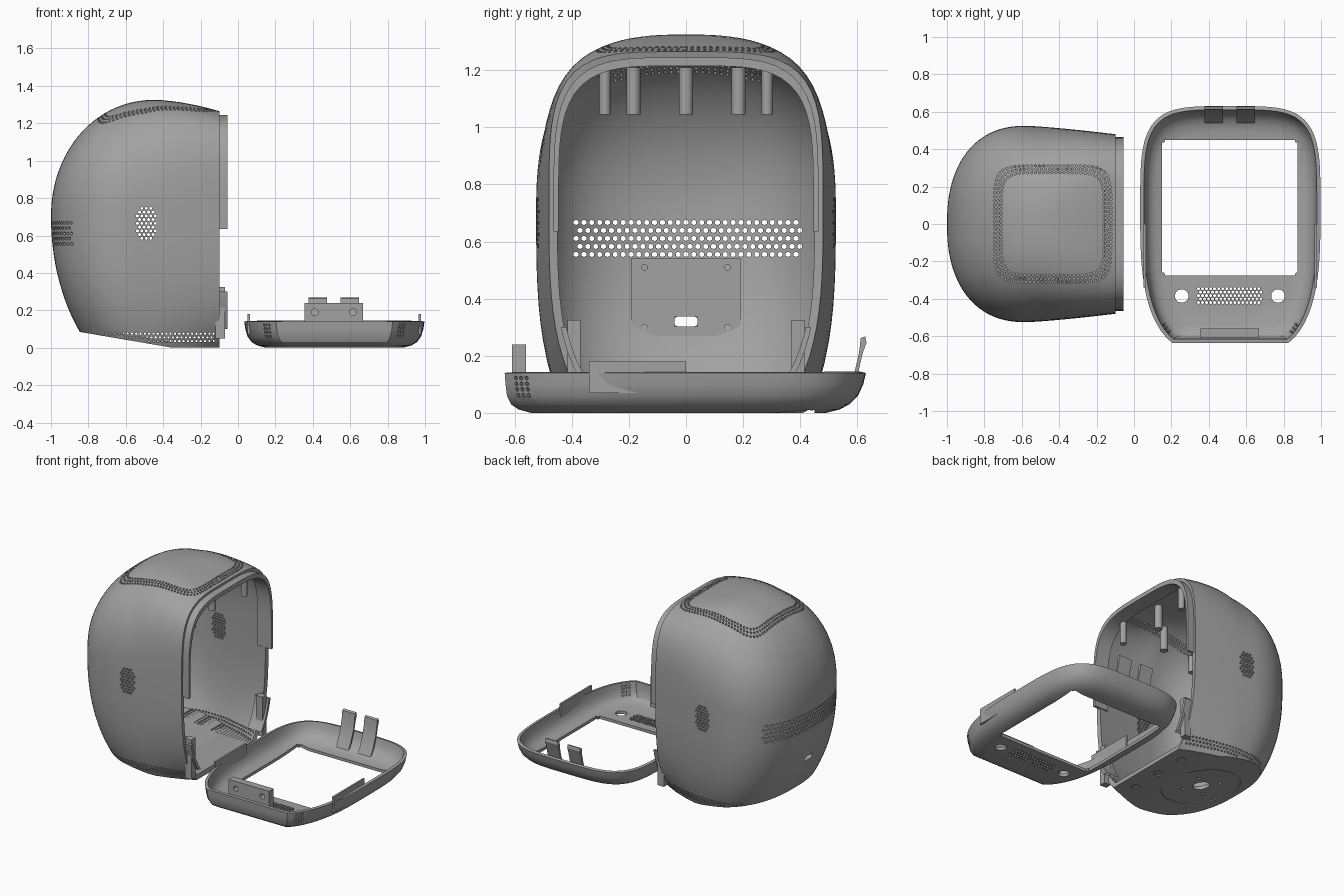
import bpy, bmesh, math
from mathutils import Vector

cube = bpy.data.objects.get("Cube")
if cube:
    bpy.data.objects.remove(cube)

grey = bpy.data.materials.new("plain grey")
grey.use_nodes = True
grey.diffuse_color = (0.36, 0.36, 0.36, 1)
grey.node_tree.nodes["Principled BSDF"].inputs["Base Color"].default_value = (0.36, 0.36, 0.36, 1)


def make(name, bm):
    bmesh.ops.recalc_face_normals(bm, faces=bm.faces)
    me = bpy.data.meshes.new(name)
    bm.to_mesh(me)
    bm.free()
    me.materials.append(grey)
    ob = bpy.data.objects.new(name, me)
    bpy.context.collection.objects.link(ob)
    return ob


def smooth(ob, angle=30):
    bpy.ops.object.select_all(action='DESELECT')
    ob.select_set(True)
    bpy.context.view_layer.objects.active = ob
    bpy.ops.object.shade_smooth_by_angle(angle=math.radians(angle))


def rod(bm, centre, direction, radius, length, sides=6):
    rot = Vector(direction).to_track_quat('Z', 'Y').to_matrix().to_4x4()
    rot.translation = Vector(centre)
    bmesh.ops.create_cone(bm, cap_ends=True, segments=sides, radius1=radius,
                          radius2=radius, depth=length, matrix=rot)


def block(bm, lo, hi):
    vs = bmesh.ops.create_cube(bm, size=1)["verts"]
    for v in vs:
        v.co = [(a + b) / 2 + c * (b - a) for a, b, c in zip(lo, hi, v.co)]


def box(name, lo, hi):
    bm = bmesh.new()
    block(bm, lo, hi)
    return make(name, bm)


def prism(name, profile, x0, x1):
    bm = bmesh.new()
    face = bm.faces.new([bm.verts.new((x0, y, z)) for y, z in profile])
    ext = bmesh.ops.extrude_face_region(bm, geom=[face])["geom"]
    for v in ext:
        if isinstance(v, bmesh.types.BMVert):
            v.co.x = x1
    return make(name, bm)


def finish(ob, cutters, thickness=0):
    # give the skin its wall, cut the openings and bake the result
    if thickness:
        mod = ob.modifiers.new("wall", 'SOLIDIFY')
        mod.thickness, mod.offset, mod.use_even_offset = thickness, -1, True
    for bm in cutters:
        cutter = make("cutter", bm)
        cutter.hide_render = True
        mod = ob.modifiers.new("cut", 'BOOLEAN')
        mod.operation, mod.solver, mod.object = 'DIFFERENCE', 'MANIFOLD', cutter
    bpy.context.view_layer.update()
    baked = bpy.data.meshes.new_from_object(ob.evaluated_get(bpy.context.evaluated_depsgraph_get()))
    for mod in list(ob.modifiers):
        if mod.type == 'BOOLEAN':
            bpy.data.objects.remove(mod.object)
    ob.modifiers.clear()
    ob.data = baked
    smooth(ob)


MID = 0.7      # height of the widest level
COUNT = 96


def section(w, top, low, n_top, n_low):
    pts = []
    for i in range(COUNT):
        a = math.tau * (i + 0.5) / COUNT
        c, s = math.cos(a), math.sin(a)
        n, h = (n_top, top) if s > 0 else (n_low, low)
        r = (abs(c) ** n + abs(s) ** n) ** (-1 / n)
        pts.append((w * r * c, MID + h * r * s))
    return pts


def fade(x, start, p):
    u = max(0, (start - x) / (1 + start))
    return max(0, 1 - u ** p) ** (1 / p)


def ahead(x, start):
    return max(0, (x - start) / (-0.1 - start))


def bridge(bm, rings):
    for a, b in zip(rings, rings[1:]):
        for i in range(COUNT):
            j = (i + 1) % COUNT
            bm.faces.new((a[i], a[j], b[j], b[i]))


# Housing skin: rings from the rounded back to the open front
bm = bmesh.new()
rings = []
STEPS = 32
for k in range(1, STEPS + 1):
    x = -1 + 0.9 * (k / STEPS) ** 2
    w = 0.525 * fade(x, -0.58, 2.3) - 0.045 * ahead(x, -0.58) ** 1.3
    top = 0.625 * fade(x, -0.45, 2.05) - 0.06 * ahead(x, -0.45) ** 1.7
    low = 0.92 * fade(x, -0.4, 2) - 0.14 * ahead(x, -0.4)
    n_top = 2.65 + 1.5 * ahead(x, -0.5) - 0.5 * max(0, -0.5 - x)
    n_low = 2.4 + 0.6 * min(1, (x + 1) / 0.4)
    rings.append([bm.verts.new((x, y, z)) for y, z in section(w, top, low, n_top, n_low)])
bridge(bm, rings)
pole = bm.verts.new((-1, 0, MID))
for i in range(COUNT):
    bm.faces.new((pole, rings[0][i], rings[0][(i + 1) % COUNT]))
bm.faces.new(rings[-1])
# flat underside, rising towards the back
SLOPE = 0.17
for point, normal in (((-0.35, 0, 0), (-SLOPE, 0, -1)), ((0, 0, 0), (0, 0, -1))):
    bmesh.ops.bisect_plane(bm, geom=bm.verts[:] + bm.edges[:] + bm.faces[:], dist=1e-5,
                           plane_co=point, plane_no=normal, clear_outer=True)
    bmesh.ops.holes_fill(bm, edges=[e for e in bm.edges if e.is_boundary], sides=0)
front = [f for f in bm.faces if all(v.co.x > -0.101 for v in f.verts)]
bmesh.ops.delete(bm, geom=front, context='FACES')
housing = make("housing", bm)

# Vent holes of the housing
vents = bmesh.new()
for row in range(5):
    for col in range(29):
        y = (col - 14 + 0.5 * (row % 2)) * 0.0275
        rod(vents, (-0.9, y, 0.555 + 0.028 * row), (1, 0, 0), 0.0095, 0.4)
for side in (-1, 1):
    for row in range(9):
        for col in range(5 if row % 2 == 0 else 4):
            x = -0.49 + (col - (2 if row % 2 == 0 else 1.5)) * 0.024
            if abs(x + 0.49) / 0.06 + abs(row - 4) / 5 < 1.35:
                rod(vents, (x, side * 0.5, 0.585 + 0.02 * row), (0, 1, 0), 0.0085, 0.2)
    for row in range(3):
        for col in range(27):
            x = -0.13 - 0.023 * col - 0.011 * (row % 2)
            z = 0.035 + 0.02 * row
            if z > 0.012 + max(0, -SLOPE * (x + 0.35)):
                rod(vents, (x, side * 0.42, z), (0, 1, 0), 0.0065, 0.28)
for size in (0.275, 0.293, 0.311):
    last = None
    for i in range(2000):
        a = math.tau * i / 2000
        c, s = math.cos(a), math.sin(a)
        r = size * (abs(c) ** 6 + abs(s) ** 6) ** (-1 / 6)
        p = Vector((-0.435 + r * c, r * s, 1.26))
        if last is None or (p - last).length > 0.0215:
            rod(vents, p, (0, 0, 1), 0.0068, 0.24)
            last = p

# Cable slot in the back and mounting holes in the underside
slot = bmesh.new()
for y in (-0.025, 0.025):
    rod(slot, (-0.9, y, 0.32), (1, 0, 0), 0.018, 0.3, 16)
bridge_slot = bmesh.new()
block(bridge_slot, (-1.05, -0.025, 0.302), (-0.75, 0.025, 0.338))
mount = bmesh.new()
down = Vector((SLOPE, 0, 1)).normalized()
hub = Vector((-0.55, 0, 0.2 * SLOPE))
disc = bmesh.new()
rod(disc, hub, down, 0.25, 0.012, 48)
rod(mount, hub, down, 0.055, 0.2, 24)
for i in range(4):
    a = math.tau * (i + 0.5) / 4
    rod(mount, hub + Vector((0.12 * math.cos(a), 0.12 * math.sin(a), 0)), down, 0.014, 0.2, 10)
for y in (-0.22, 0, 0.22):
    rod(mount, (-0.2, y, 0), (0, 0, 1), 0.03, 0.012, 20)
finish(housing, [vents, slot, bridge_slot, disc, mount], 0.03)

# Lip around the opening, broken at the sides
bm = bmesh.new()
outer = section(0.464, 0.545, 0.74, 4.1, 3)
inner = section(0.446, 0.515, 0.72, 4.1, 3)
rings = [[bm.verts.new((x, y, z)) for y, z in pts]
         for x, pts in ((-0.16, outer), (-0.055, outer), (-0.055, inner), (-0.16, inner))]
bridge(bm, rings + rings[:1])
for z, up in ((0.635, 1), (0.3, -1), (0.1, 1)):
    geom = [f for f in bm.faces if (f.calc_center_median().z > 0.47) == (z > 0.5)]
    geom += list({e for f in geom for e in f.edges}) + list({v for f in geom for v in f.verts})
    bmesh.ops.bisect_plane(bm, geom=geom, dist=1e-5, plane_co=(0, 0, z),
                           plane_no=(0, 0, -up), clear_outer=True)
    bmesh.ops.holes_fill(bm, edges=[e for e in bm.edges if e.is_boundary
                         and all(abs(v.co.z - z) < 1e-3 for v in e.verts)], sides=4)
smooth(make("opening_lip", bm))

# Inside fittings: corner fins, back plate and hanging posts
for side, label in ((-1, "right"), (1, "left")):
    ys = sorted((side * 0.37, side * 0.415))
    box(label + "_corner_fin", (-0.12, ys[0], 0.05), (-0.07, ys[1], 0.325))
plate = box("back_plate", (-0.905, -0.19, 0.27), (-0.895, 0.19, 0.54))
holes = bmesh.new()
for y in (-0.145, 0.145):
    for z in (0.3, 0.51):
        rod(holes, (-0.9, y, z), (1, 0, 0), 0.01, 0.1, 12)
cable = bmesh.new()
block(cable, (-1, -0.04, 0.303), (-0.8, 0.04, 0.337))
finish(plate, [holes, cable])
for x, y, r in ((-0.15, 0.284, 0.02), (-0.71, 0.284, 0.02), (-0.4, 0.184, 0.025), (-0.2, 0, 0.025)):
    for side in ((-1, 1) if y else (1,)):
        bm = bmesh.new()
        roof = 1.21 if x > -0.6 else 1.16
        rod(bm, (x, side * y, (1.045 + roof) / 2), (0, 0, 1), r, roof - 1.045, 16)
        smooth(make("hanging_post", bm))

# Front bezel lying face down
bm = bmesh.new()
outline = [(y, max(z, 0) - 0.635) for y, z in section(0.482, 0.565, 0.78, 4.2, 3)]
rings = []
for inset, shift, z in ((0, 0, 0.14), (0.006, -0.003, 0.1), (0.018, -0.01, 0.06), (0.04, -0.018, 0.03),
                        (0.07, -0.022, 0.012), (0.115, -0.024, 0)):
    rings.append([bm.verts.new((0.515 + u * (1 - inset / 0.482), v * (1 - inset / 0.63) + shift, z))
                  for u, v in outline])
bridge(bm, rings)
bm.faces.new(rings[-1])
bezel = make("front_bezel", bm)
screen = bmesh.new()
block(screen, (0.15, -0.275, -0.1), (0.875, 0.45, 0.1))
bmesh.ops.bevel(screen, geom=[e for e in screen.edges if abs(e.verts[0].co.z - e.verts[1].co.z) > 0.1],
                offset=0.015, segments=3, affect='EDGES')
grille = bmesh.new()
for x in (0.255, 0.77):
    rod(grille, (x, -0.385, 0), (0, 0, 1), 0.036, 0.2, 24)
for row in range(5):
    for col in range(16):
        rod(grille, (0.345 + 0.0215 * (col + 0.5 * (row % 2)), -0.42 + 0.0185 * row, 0), (0, 0, 1), 0.0085, 0.2)
for side in (-1, 1):
    for row in range(4):
        for col in (-1, 0, 1):
            rod(grille, (0.515 + side * (0.365 + 0.014 * col), -0.58 + 0.018 * col, 0.062 + 0.02 * row),
                (side * 0.75, -0.66, 0), 0.0075, 0.12)
finish(bezel, [screen, grille], 0.02)

# Tabs and clips standing on the bezel
for x, label in ((0.052, "right"), (0.965, "left")):
    box(label + "_side_tab", (x, -0.34, 0.07), (x + 0.013, 0, 0.18))
bracket = box("screw_bracket", (0.355, -0.61, 0.03), (0.668, -0.56, 0.24))
holes = bmesh.new()
for x in (0.41, 0.615):
    rod(holes, (x, -0.585, 0.19), (0, 1, 0), 0.018, 0.2, 16)
finish(bracket, [holes])
path = ((0.53, 0.02), (0.565, 0.08), (0.592, 0.15), (0.606, 0.21), (0.612, 0.262))
profile = list(path) + [(0.628, 0.268), (0.632, 0.245)] + [(y + 0.013, z) for y, z in path[-2::-1]]
for x in (0.377, 0.548):
    smooth(prism("curved_clip", profile, x, x + 0.098))
